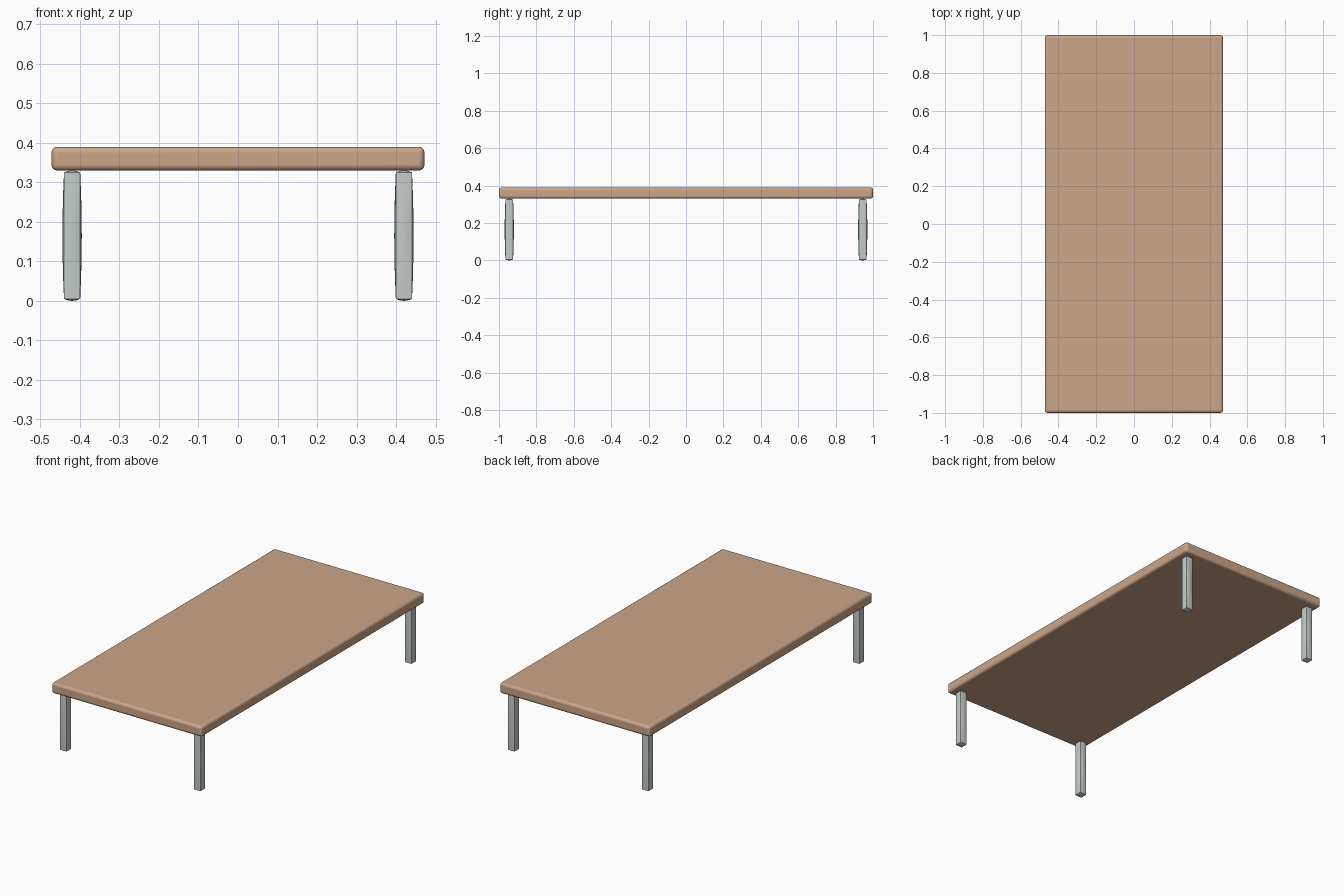
import bpy, bmesh

if "Cube" in bpy.data.objects:
    bpy.data.objects.remove(bpy.data.objects["Cube"])


def make_material(name, rgb):
    m = bpy.data.materials.new(name)
    m.diffuse_color = (*rgb, 1)
    m.use_nodes = True
    m.node_tree.nodes["Principled BSDF"].inputs["Base Color"].default_value = m.diffuse_color
    return m


wood = make_material("tan wood", (0.60, 0.38, 0.25))
metal = make_material("pale grey", (0.55, 0.60, 0.58))


def add_box(name, center, size, mat, cuts=0, bulge=(0, 0, 0)):
    """Box whose faces can swell outward while its edges stay straight."""
    bm = bmesh.new()
    bmesh.ops.create_cube(bm, size=2)
    if cuts:
        bmesh.ops.subdivide_edges(bm, edges=bm.edges[:], cuts=cuts, use_grid_fill=True)
    for v in bm.verts:
        p = v.co.copy()
        for i in range(3):
            j, k = (i + 1) % 3, (i + 2) % 3
            swell = bulge[i] * (1 - p[j] ** 2) * (1 - p[k] ** 2)
            v.co[i] = p[i] * (size[i] / 2 + swell)
    mesh = bpy.data.meshes.new(name)
    bm.to_mesh(mesh)
    bm.free()
    mesh.materials.append(mat)
    ob = bpy.data.objects.new(name, mesh)
    ob.location = center
    bpy.context.collection.objects.link(ob)
    bpy.ops.object.select_all(action='DESELECT')
    bpy.context.view_layer.objects.active = ob
    ob.select_set(True)
    bpy.ops.object.shade_smooth_by_angle(angle=0.6)
    return ob


# Table top with rounded edges
top = add_box("table_top", (0, 0, 0.36), (0.944, 2.0, 0.06), wood)
bevel = top.modifiers.new("rounding", 'BEVEL')
bevel.width = 0.014
bevel.segments = 4
top.modifiers.move(len(top.modifiers) - 1, 0)

# Four slightly swollen legs
for side, x in (("left", -0.42), ("right", 0.42)):
    for end, y in (("front", -0.945), ("back", 0.945)):
        add_box(f"{end}_{side}_leg", (x, y, 0.165), (0.041, 0.041, 0.32), metal,
                cuts=5, bulge=(0.004, 0.004, 0.005))
